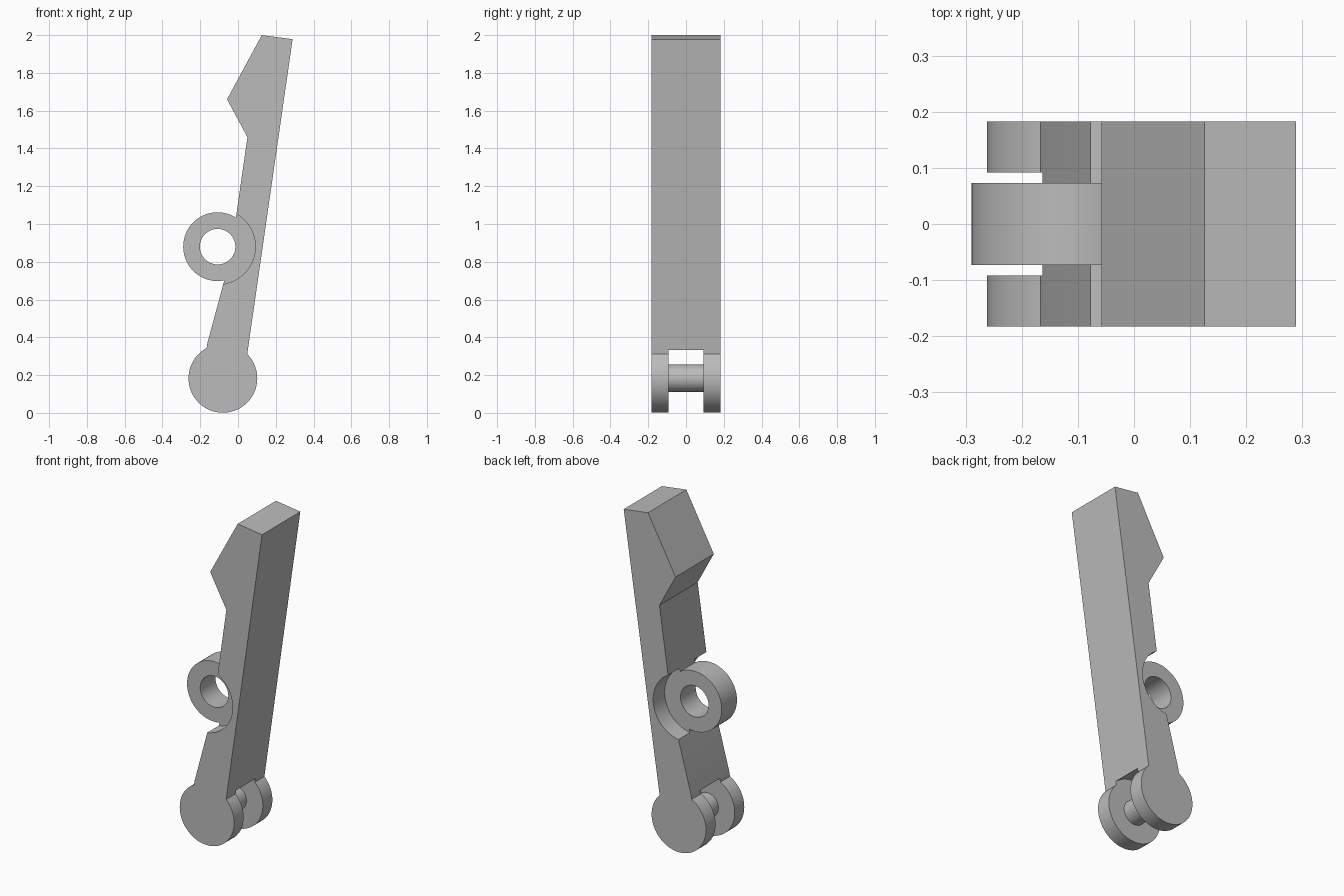
import bpy
import bmesh
import math
from mathutils import Matrix, Vector

if "Cube" in bpy.data.objects:
    bpy.data.objects.remove(bpy.data.objects["Cube"])

HALF = 0.183                      # half the arm's width
PIVOT = (-0.08, 0.183)            # fork axis (x, z)
EYE = (-0.108, 0.88)              # ring axis (x, z)

grey = bpy.data.materials.new("plain grey")
grey.use_nodes = True
colour = (0.5, 0.5, 0.5, 1)
grey.diffuse_color = colour
grey.node_tree.nodes["Principled BSDF"].inputs["Base Color"].default_value = colour


def finish(bm, name):
    bmesh.ops.recalc_face_normals(bm, faces=bm.faces)
    mesh = bpy.data.meshes.new(name)
    bm.to_mesh(mesh)
    bm.free()
    mesh.materials.append(grey)
    obj = bpy.data.objects.new(name, mesh)
    bpy.context.collection.objects.link(obj)
    return obj


def prism(name, outline):
    bm = bmesh.new()
    face = bm.faces.new([bm.verts.new((x, -HALF, z)) for x, z in outline])
    side = bmesh.ops.extrude_face_region(bm, geom=[face])["geom"]
    moved = [v for v in side if isinstance(v, bmesh.types.BMVert)]
    bmesh.ops.translate(bm, verts=moved, vec=(0, 2 * HALF, 0))
    return finish(bm, name)


def cylinder(name, axis, radius, y0, y1):
    bm = bmesh.new()
    place = Matrix.Translation(Vector((axis[0], (y0 + y1) / 2, axis[1])))
    bmesh.ops.create_cone(bm, cap_ends=True, segments=96, radius1=radius,
                          radius2=radius, depth=y1 - y0,
                          matrix=place @ Matrix.Rotation(math.pi / 2, 4, "X"))
    return finish(bm, name)


def combine(target, tool, operation):
    mod = target.modifiers.new(operation.lower(), "BOOLEAN")
    mod.object = tool
    mod.operation = operation
    mod.solver = "EXACT"
    bpy.context.view_layer.objects.active = target
    bpy.ops.object.modifier_apply(modifier=mod.name)
    bpy.data.objects.remove(tool)


# Leaning bar with the hooked head
arm = prism("lever_arm", [
    (0.126, 2.0), (0.289, 1.978), (0.04, 0.25), (-0.15, 0.25),
    (-0.167, 0.34), (-0.162, 0.37), (-0.073, 0.70), (-0.01, 1.04),
    (0.05, 1.46), (-0.058, 1.66)])

# Round foot, slotted into a fork and bridged by a pin
combine(arm, cylinder("foot", PIVOT, 0.182, -HALF, HALF), "UNION")
combine(arm, cylinder("fork_slot", PIVOT, 0.2, -0.092, 0.092), "DIFFERENCE")
combine(arm, cylinder("fork_pin", PIVOT, 0.073, -0.13, 0.13), "UNION")

# Round recesses on both sides, leaving a central web
for y0, y1 in ((-0.3, -0.073), (0.073, 0.3)):
    combine(arm, cylinder("recess", EYE, 0.2, y0, y1), "DIFFERENCE")

# Ring on the web with its through hole
combine(arm, cylinder("ring", EYE, 0.182, -0.073, 0.073), "UNION")
combine(arm, cylinder("ring_hole", EYE, 0.094, -0.3, 0.3), "DIFFERENCE")

bpy.ops.object.select_all(action="DESELECT")
arm.select_set(True)
bpy.context.view_layer.objects.active = arm
bpy.ops.object.shade_smooth_by_angle(angle=math.radians(20))
